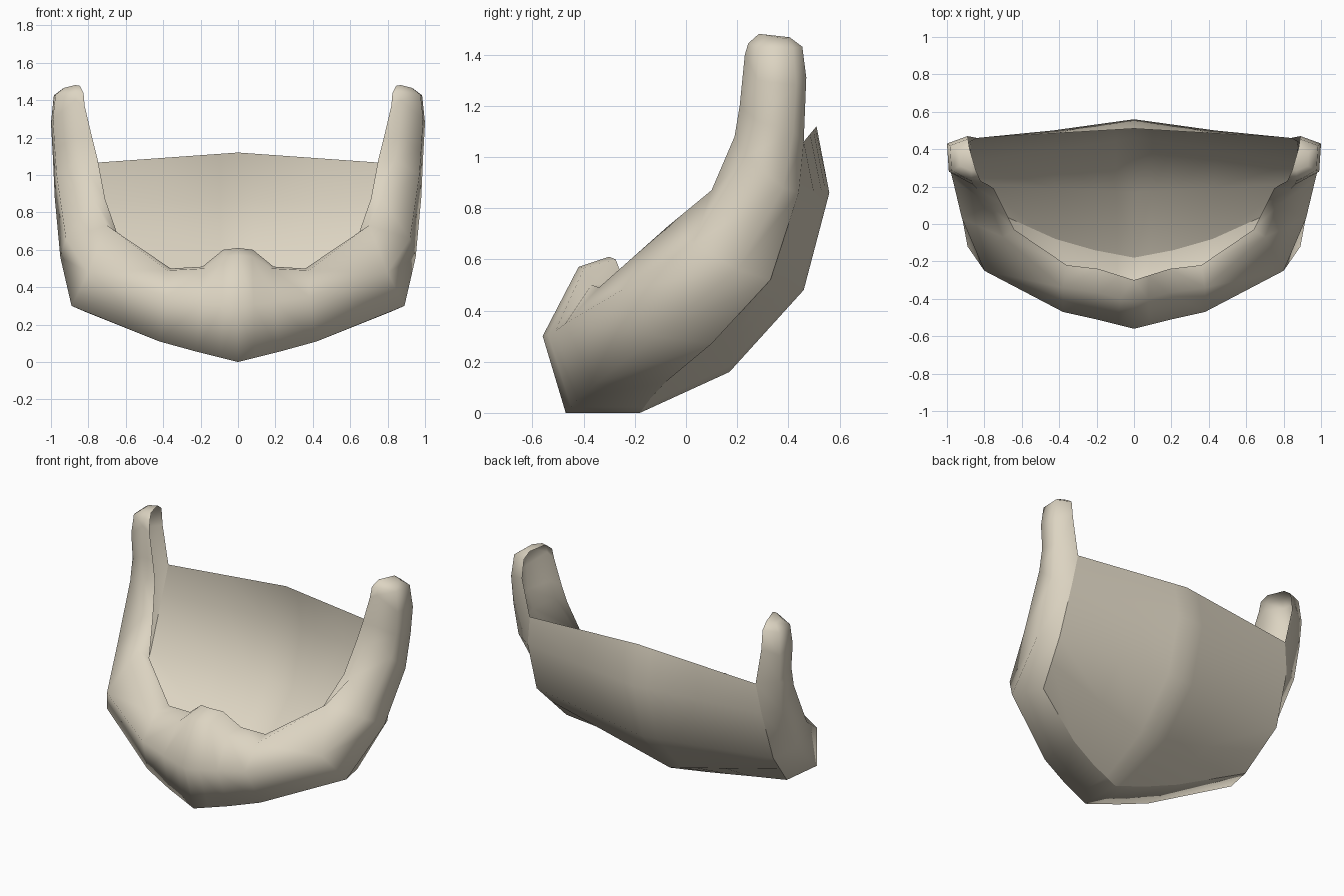
import bpy, bmesh
from mathutils import Vector

if "Cube" in bpy.data.objects:
    bpy.data.objects.remove(bpy.data.objects["Cube"])

bone = bpy.data.materials.new("warm_ivory")
bone.diffuse_color = (0.72, 0.66, 0.54, 1)
bone.use_nodes = True
bone.node_tree.nodes["Principled BSDF"].inputs["Base Color"].default_value = bone.diffuse_color

# Half-jaw cross-sections from chin to arm: rim, crest, front, underside, back edge
KEYS = [
    [(0, -.30, .61), (0, -.42, .57), (0, -.56, .30), (0, -.47, 0), (0, -.18, 0)],
    [(.19, -.24, .51), (.18, -.37, .50), (.2, -.51, .32), (.22, -.42, .055), (.21, -.14, .055)],
    [(.36, -.22, .50), (.38, -.34, .49), (.38, -.47, .35), (.42, -.36, .11), (.42, -.08, .12)],
    [(.64, -.03, .67), (.70, -.07, .73), (.80, -.25, .48), (.89, -.12, .30), (.82, .10, .27)],
    [(.71, .11, .87), (.77, .10, .87), (.92, .03, .66), (.95, .20, .56), (.88, .33, .52)],
    [(.75, .19, 1.08), (.84, .19, 1.08), (.97, .24, 1.0), (.98, .38, .88), (.87, .44, .86)],
    [(.78, .21, 1.2), (.86, .21, 1.2), (.98, .28, 1.14), (.99, .42, 1.1), (.84, .46, 1.06)],
    [(.82, .23, 1.37), (.87, .23, 1.4), (.99, .28, 1.3), (1, .43, 1.28), (.89, .47, 1.31)],
]
sections = [[Vector(p) for p in k] for k in KEYS]


def blend(a, b, t):
    return [p.lerp(q, t) for p, q in zip(a, b)]


# Rounded chin bump: extra section with its rim kept high
bump = blend(sections[0], sections[1], .42)
bump[0].z += .032
bump[1].z += .025
sections.insert(1, bump)


# Rounded arm tip: shrunken copies of the last section, rim kept in place
def tip(scale, height):
    top = sections[8]
    mid = Vector((.87, .34, 0))
    ring = []
    for p in top:
        q = mid + (p - mid) * scale
        q.x = max(q.x, .825)
        q.z = height + (p.z - 1.34) * .15
        ring.append(q)
    return ring


sections += [tip(.88, 1.435), tip(.5, 1.472)]

# Rear sheet: centre line (y, z), spanned to the back edges of the band
CENTRE = [(.17, .16), (.46, .48), (.56, .86), (.51, 1.12)]
back = [s[4] for s in sections]
sides = [back[4].lerp(back[5], .5)] + back[5:8]
span = [0, .11, .24, .5, 1]
sheet = [back[:5]]
for (y, z), side in zip(CENTRE, sides):
    sheet.append([Vector((0, y, z)).lerp(side, t) for t in span])


def build(name, rows, cap=False):
    bm = bmesh.new()
    vs = [[bm.verts.new(p) for p in r] for r in rows]
    for a, b in zip(vs, vs[1:]):
        for i in range(len(a) - 1):
            bm.faces.new((a[i], a[i + 1], b[i + 1], b[i]))
    if cap:
        bm.faces.new(vs[-1])
    bmesh.ops.recalc_face_normals(bm, faces=bm.faces)
    # outer faces look away from the middle of the bowl
    facing = sum(f.normal.dot(f.calc_center_median() - Vector((0, 0, .9)))
                 * f.calc_area() for f in bm.faces)
    if facing < 0:
        bmesh.ops.reverse_faces(bm, faces=bm.faces)
    me = bpy.data.meshes.new(name)
    bm.to_mesh(me)
    bm.free()
    me.materials.append(bone)
    for p in me.polygons:
        p.use_smooth = True
    ob = bpy.data.objects.new(name, me)
    bpy.context.collection.objects.link(ob)
    m = ob.modifiers.new("mirror", 'MIRROR')
    m.use_axis[0] = True
    m.use_clip = True


# Front band with upright arms, open on the inner side
build("jaw_band", sections, cap=True)
# Curved rear sheet
build("rear_sheet", sheet)
